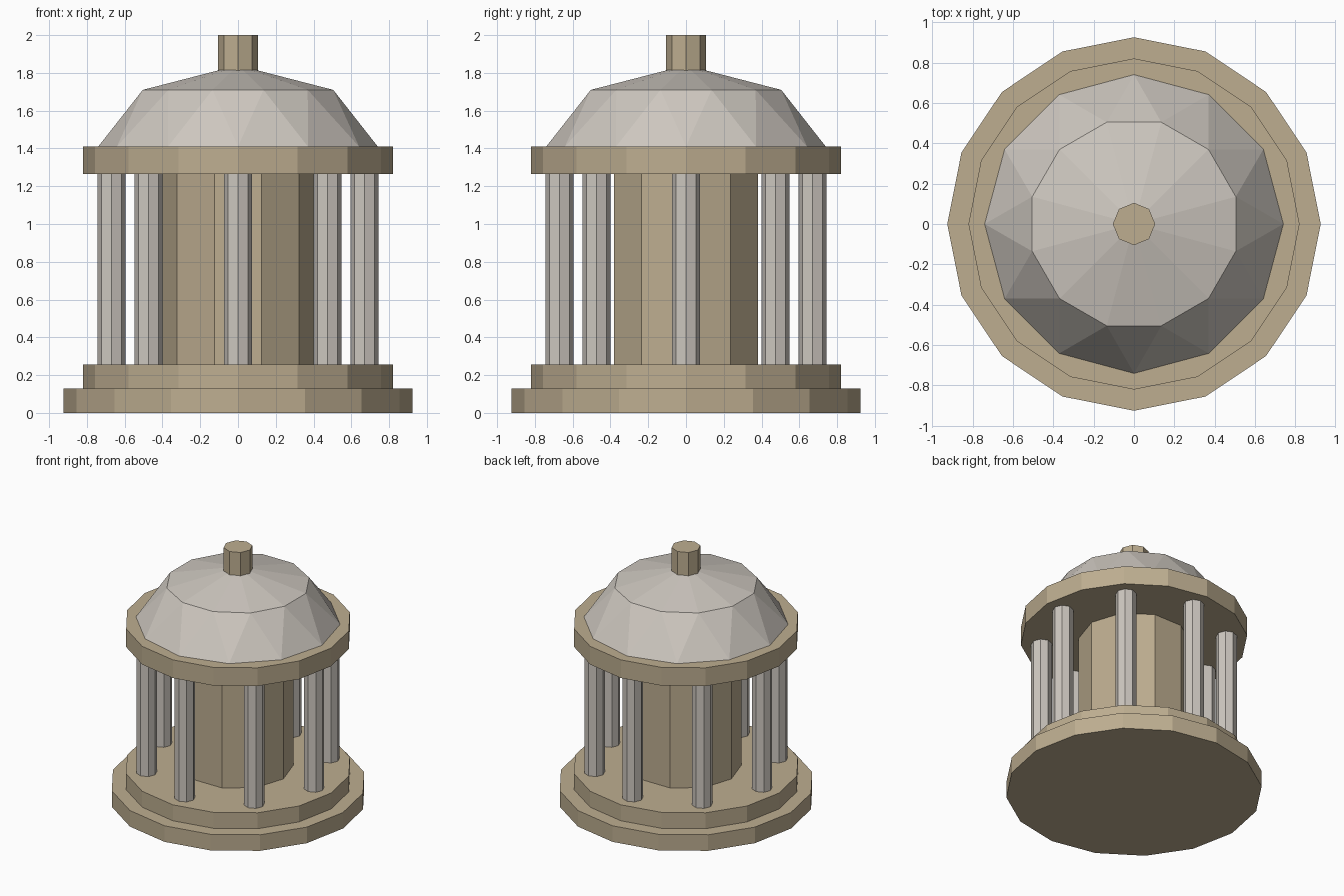
import bpy
import bmesh
from math import sin, cos, pi

cube = bpy.data.objects.get("Cube")
if cube:
    bpy.data.objects.remove(cube)


def material(name, rgb):
    mat = bpy.data.materials.new(name)
    mat.use_nodes = True
    mat.diffuse_color = (*rgb, 1)
    mat.node_tree.nodes["Principled BSDF"].inputs["Base Color"].default_value = (*rgb, 1)
    return mat


sandstone = material("sandstone", (0.51, 0.42, 0.28))
pale_stone = material("pale stone", (0.61, 0.57, 0.52))


def finish(name, bm, mat):
    bmesh.ops.recalc_face_normals(bm, faces=bm.faces)
    mesh = bpy.data.meshes.new(name)
    bm.to_mesh(mesh)
    bm.free()
    mesh.materials.append(mat)
    obj = bpy.data.objects.new(name, mesh)
    bpy.context.collection.objects.link(obj)
    return obj


def ring(bm, sides, radius, z, x=0, y=0, turn=0):
    angles = [2 * pi * (i + turn) / sides for i in range(sides)]
    return [bm.verts.new((x + radius * cos(a), y + radius * sin(a), z)) for a in angles]


def prism(name, sides, radius, bottom, top, mat, x=0, y=0):
    bm = bmesh.new()
    low = ring(bm, sides, radius, bottom, x, y)
    high = ring(bm, sides, radius, top, x, y)
    bm.faces.new(low)
    bm.faces.new(high)
    for i in range(sides):
        j = (i + 1) % sides
        bm.faces.new((low[i], low[j], high[j], high[i]))
    return finish(name, bm, mat)


# Stepped base, inner drum, roof ring and finial
prism("lower_step", 16, 0.925, 0, 0.128, sandstone)
prism("upper_step", 16, 0.82, 0.128, 0.255, sandstone)
prism("inner_drum", 10, 0.4, 0.255, 1.265, sandstone)
prism("roof_ring", 16, 0.82, 1.265, 1.41, sandstone)
prism("finial", 8, 0.105, 1.80, 2.0, sandstone)

# Circle of columns
for k in range(8):
    a = k * pi / 4
    prism(f"column_{k + 1}", 8, 0.075, 0.255, 1.265, pale_stone,
          0.67 * cos(a), 0.67 * sin(a))

# Faceted dome: staggered rings joined by triangles, closed by a low cone
bm = bmesh.new()
n = 12
eave = ring(bm, n, 0.74, 1.41)
shoulder = ring(bm, n, 0.522, 1.71, turn=0.5)
apex = bm.verts.new((0, 0, 1.84))
bm.faces.new(eave)
for i in range(n):
    j = (i + 1) % n
    bm.faces.new((eave[i], eave[j], shoulder[i]))
    bm.faces.new((eave[j], shoulder[j], shoulder[i]))
    bm.faces.new((shoulder[i], shoulder[j], apex))
finish("dome", bm, pale_stone)
